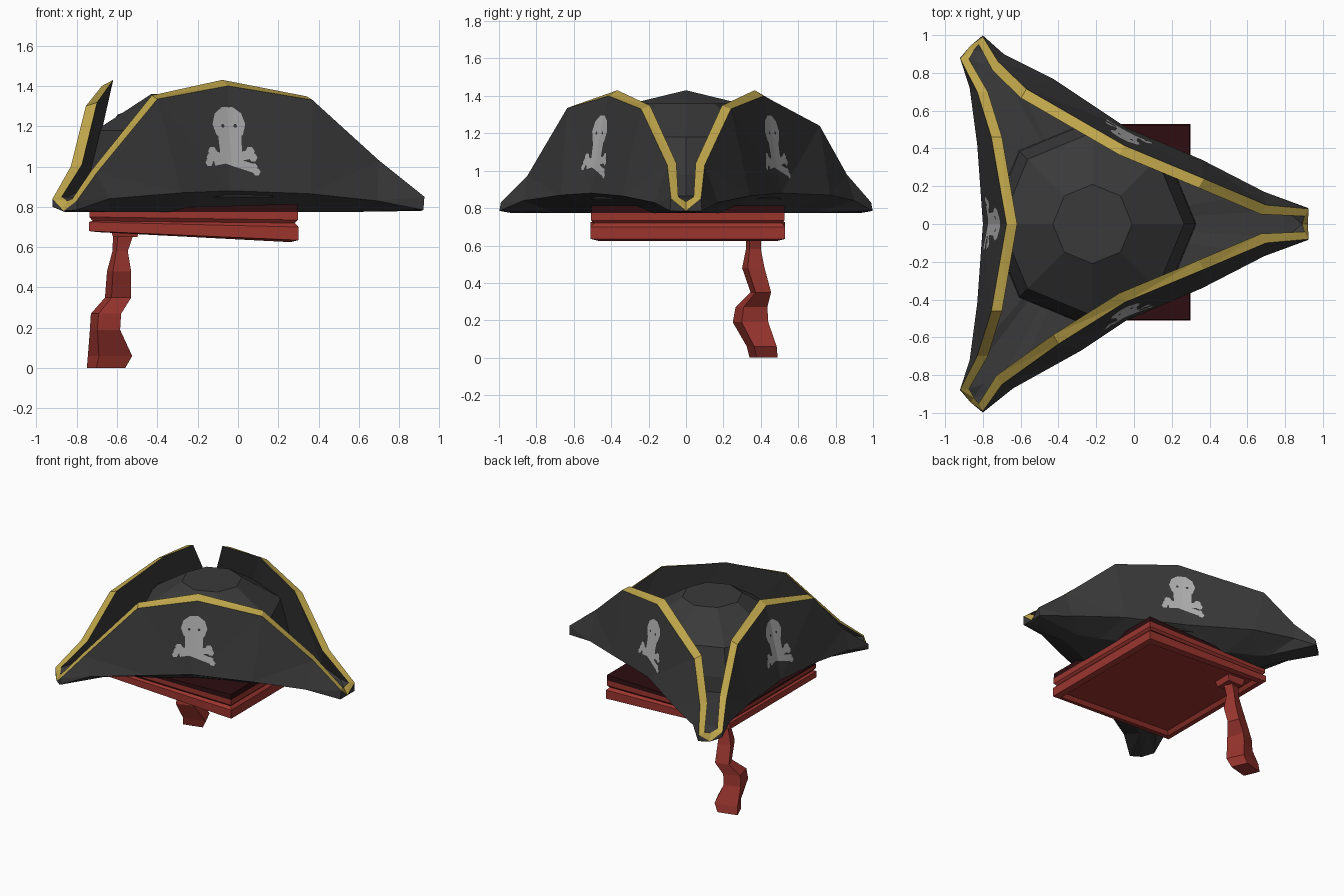
import bpy, bmesh, math
from mathutils import Vector
from mathutils.bvhtree import BVHTree

if "Cube" in bpy.data.objects:
    bpy.data.objects.remove(bpy.data.objects["Cube"])


def material(name, rgb):
    m = bpy.data.materials.new(name)
    m.diffuse_color = (*rgb, 1)
    m.use_nodes = True
    m.node_tree.nodes["Principled BSDF"].inputs["Base Color"].default_value = m.diffuse_color
    return m


BLACK = material("black felt", (0.042, 0.042, 0.042))
GOLD = material("gold trim", (0.52, 0.38, 0.07))
RED = material("red cloth", (0.33, 0.036, 0.028))
MAROON = material("dark maroon", (0.026, 0.004, 0.005))
GREY = material("light grey", (0.45, 0.45, 0.45))


def finish(bm, name, mats, normals=True):
    if normals:
        bmesh.ops.recalc_face_normals(bm, faces=bm.faces)
    me = bpy.data.meshes.new(name)
    bm.to_mesh(me)
    bm.free()
    for m in mats:
        me.materials.append(m)
    ob = bpy.data.objects.new(name, me)
    bpy.context.collection.objects.link(ob)
    return ob


def loft(bm, rings):
    """Join rings of points with quads, cap both ends; return the faces of each band."""
    vs = [[bm.verts.new(p) for p in r] for r in rings]
    bands = []
    for a, b in zip(vs, vs[1:]):
        n = len(a)
        bands.append([bm.faces.new((a[i], a[(i + 1) % n], b[(i + 1) % n], b[i])) for i in range(n)])
    return [[bm.faces.new(vs[0][::-1])]] + bands + [[bm.faces.new(vs[-1])]]


# Brim: stations from the right tip round the front to the middle of the left flap
# (crease x, y, z, rim x, y, z)
half = [
    (0.91, 0, 0.78, 0.92, 0, 0.785),
    (0.92, -0.085, 0.785, 0.925, -0.08, 0.85),
    (0.69, -0.17, 0.83, 0.70, -0.10, 1.03),
    (0.36, -0.34, 0.865, 0.37, -0.24, 1.33),
    (-0.04, -0.51, 0.88, -0.05, -0.415, 1.40),
    (-0.28, -0.67, 0.87, -0.40, -0.635, 1.335),
    (-0.64, -0.87, 0.84, -0.70, -0.85, 0.97),
    (-0.80, -0.998, 0.785, -0.80, -0.99, 0.83),
    (-0.86, -0.94, 0.775, -0.865, -0.945, 0.78),
    (-0.92, -0.88, 0.80, -0.92, -0.875, 0.84),
    (-0.87, -0.72, 0.84, -0.83, -0.70, 1.0),
    (-0.83, -0.42, 0.86, -0.755, -0.46, 1.30),
    (-0.80, 0, 0.87, -0.675, 0, 1.40),
]
FRONT = Vector((0.5, -0.866, 0))
LEFT = Vector((-1, 0, 0))
CENTRE = Vector((-0.25, 0, 0))
RISE = {3: 0.018, 4: 0.03, 5: 0.018, 11: 0.018, 12: 0.03}


def station(i):
    crease, rim = Vector(half[i][:3]), Vector(half[i][3:])
    if i in (0, 8):                                   # tips: bottom of the V notch
        out = Vector((rim.x - CENTRE.x, rim.y, 0)).normalized()
        inner = rim - out * 0.03 + Vector((0, 0, 0.05))
    else:
        width = 0.045 if i in (1, 7, 9) else 0.056
        inner = rim - (FRONT if i < 8 else LEFT) * width + Vector((0, 0, RISE.get(i, 0.01)))
    floor = crease.lerp(CENTRE, 0.1)
    floor.z = 0.85 if i in (0, 1, 7, 8, 9) else 0.87
    under = crease.lerp(CENTRE, 0.3)
    under.z = 0.775
    return [under, crease, rim, inner, floor]


cols = [station(i) for i in range(13)]
# the back flap leans a little lower near its left corner
half[5] = (-0.43, -0.77, 0.87, -0.57, -0.715, 1.24)
half[6] = (-0.69, -0.90, 0.84, -0.72, -0.86, 0.98)
for i in range(11, 0, -1):
    cols.append([Vector((p.x, -p.y, p.z)) for p in station(i)])

bm = bmesh.new()
rings = [[c[k] for c in cols] for k in range(5)]
rings.append([p.lerp(CENTRE + Vector((0, 0, 0.88)), 0.6) for p in rings[4]])
bands = loft(bm, rings)
for f in bands[3]:
    f.material_index = 1                              # gold edge
bmesh.ops.recalc_face_normals(bm, faces=bm.faces)
bmesh.ops.triangulate(bm, faces=bm.faces)
tree = BVHTree.FromBMesh(bm)
finish(bm, "hat_brim", [BLACK, GOLD])

# Crown: faceted eight-sided dome
bm = bmesh.new()
loft(bm, [[(-0.22 + r * math.cos(k * math.pi / 4), r * math.sin(k * math.pi / 4), z) for k in range(8)]
          for r, z in ((0.55, 0.85), (0.545, 0.98), (0.485, 1.18), (0.21, 1.36))])
finish(bm, "hat_crown", [BLACK])


# Skull and crossbones: flat shapes laid on each flap
def disc(u, v, ru, rv, n=10):
    return [(u + ru * math.cos(2 * math.pi * k / n), v + rv * math.sin(2 * math.pi * k / n)) for k in range(n)]


def bone(u0, v0, u1, v1, w=0.022):
    d = Vector((u1 - u0, v1 - v0)).normalized() * w
    return [(u0 - d.y, v0 + d.x), (u0 + d.y, v0 - d.x), (u1 + d.y, v1 - d.x), (u1 - d.y, v1 + d.x)]


emblem = [disc(0, 1.21, 0.092, 0.09), [(-0.065, 1.16), (-0.06, 1.04), (0.06, 1.04), (0.065, 1.16)],
          bone(-0.11, 1.06, 0.13, 0.985), bone(0.11, 1.06, -0.10, 1.025)]
for s, lo in ((-1, 1.03), (1, 0.985)):
    emblem += [disc(s * 0.105, 1.075, 0.026, 0.023, 6), disc(s * 0.118, 1.045, 0.024, 0.023, 6),
               disc(s * 0.115, lo + 0.012, 0.024, 0.02, 6), disc(s * 0.13, lo - 0.012, 0.022, 0.02, 6)]
eyes = [disc(s * 0.035, 1.2, 0.01, 0.01, 6) for s in (-1, 1)]


def lay(name, shapes, mat, centre, out, lift):
    b = bmesh.new()
    for s in shapes:
        b.faces.new([b.verts.new((u, 0, v)) for u, v in s])
    for axis, start, count in (((1, 0, 0), -0.12, 9), ((0, 0, 1), 0.97, 12)):
        for k in range(count):
            co = Vector(axis) * (start + 0.03 * k)
            bmesh.ops.bisect_plane(b, geom=b.verts[:] + b.edges[:] + b.faces[:], plane_co=co, plane_no=axis)
    side = Vector((-out.y, out.x, 0))
    for v in b.verts:
        hit = tree.ray_cast(centre + side * v.co.x + out + Vector((0, 0, v.co.z)), -out)
        v.co = hit[0] + hit[1] * lift
    b.normal_update()
    for f in b.faces:
        if f.normal.dot(out) < 0:
            f.normal_flip()
    finish(b, name, [mat], False)


for name, c, out in (("front", (-0.04, -0.47, 0), FRONT), ("left", (-0.75, 0, 0), LEFT),
                     ("back", (-0.04, 0.47, 0), Vector((0.5, 0.866, 0)))):
    lay(name + "_emblem", emblem, GREY, Vector(c), out, 0.006)
    lay(name + "_emblem_eyes", eyes, BLACK, Vector(c), out, 0.009)


# Board under the hat: tilted square slab, waist and dark upper lip
def square(inset, zl, zr):
    x0, x1, y0, y1 = -0.74 + inset, 0.30 - inset, -0.51 + inset, 0.53 - inset
    return [(x0, y0, zl), (x1, y0, zr), (x1, y1, zr), (x0, y1, zl)]


bm = bmesh.new()
bands = loft(bm, [square(0.06, 0.70, 0.655), square(0.04, 0.675, 0.625), square(0, 0.68, 0.635),
                  square(0, 0.725, 0.70), square(0.018, 0.73, 0.72), square(0.003, 0.75, 0.735),
                  square(0.003, 0.775, 0.775), square(0.005, 0.785, 0.815)])
for f in bands[-1] + bands[-2]:
    f.material_index = 1
finish(bm, "red_board", [RED, MAROON])

# Tassel: twisted four-sided cord (x, y, half x, half y, z)
bm = bmesh.new()
path = [(-0.655, 0.415, 0.095, 0.075, 0.0), (-0.635, 0.405, 0.11, 0.08, 0.06), (-0.66, 0.345, 0.075, 0.095, 0.19),
        (-0.655, 0.35, 0.075, 0.085, 0.27), (-0.595, 0.40, 0.065, 0.055, 0.35), (-0.59, 0.36, 0.06, 0.06, 0.48),
        (-0.585, 0.36, 0.038, 0.04, 0.58), (-0.57, 0.36, 0.05, 0.04, 0.66)]
loft(bm, [[(x + u * hx, y + v * hy, z) for u, v in ((-1, 0.5), (-0.5, -1), (1, -0.5), (0.5, 1))]
          for x, y, hx, hy, z in path])
finish(bm, "tassel", [RED])

bm = bmesh.new()
loft(bm, [[(-0.56 + sx * h, 0.36 + sy * h, z) for sx, sy in ((-1, -1), (1, -1), (1, 1), (-1, 1))]
          for h, z in ((0.06, 0.65), (0.075, 0.70))])
finish(bm, "tassel_knot", [RED])
